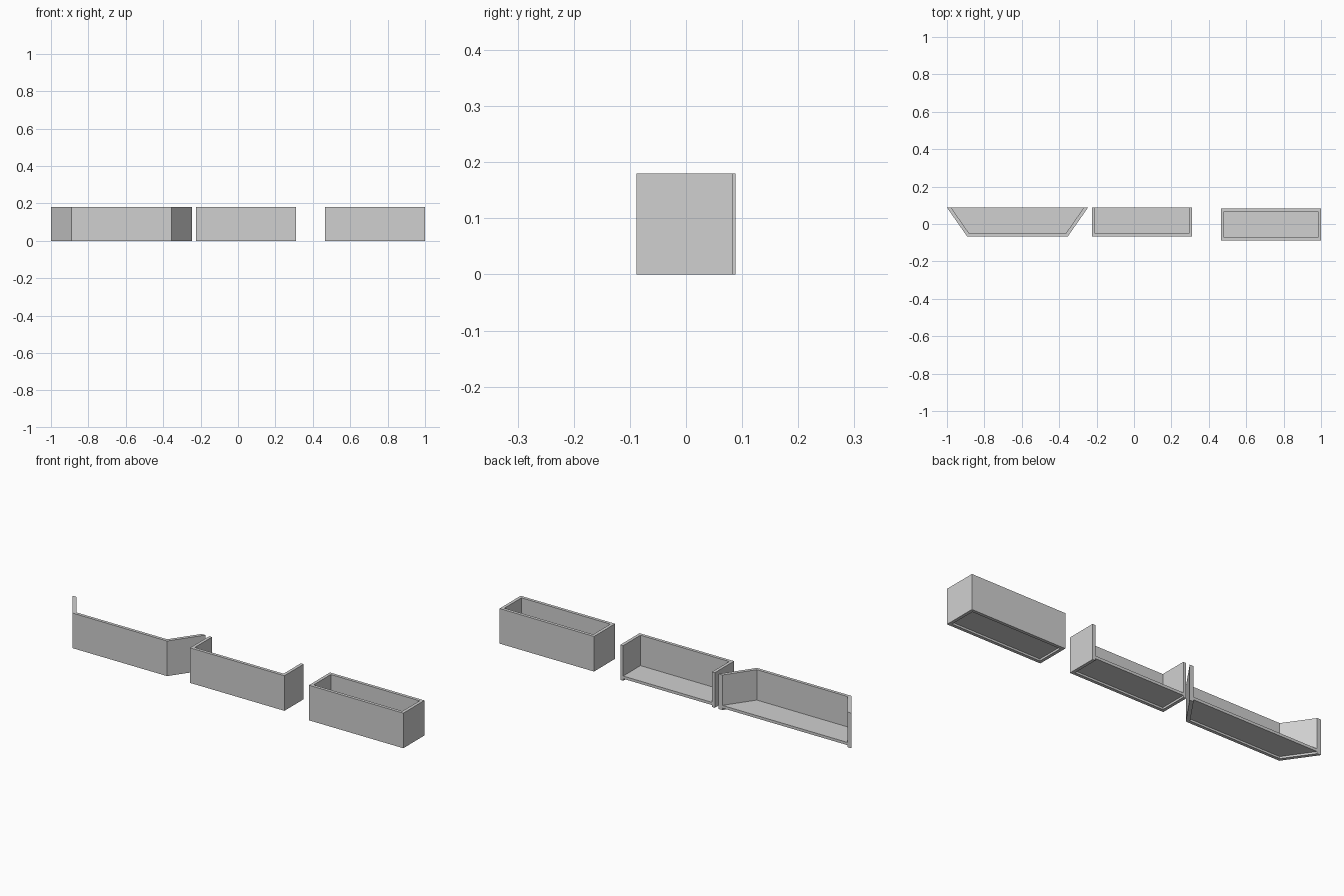
import bpy
import bmesh

cube = bpy.data.objects.get("Cube")
if cube:
    bpy.data.objects.remove(cube, do_unlink=True)

HEIGHT = 0.18
WALL = 0.016
FLOOR_LOW, FLOOR_HIGH = 0.01, 0.024

grey = bpy.data.materials.new("light_grey")
grey.use_nodes = True
colour = (0.63, 0.63, 0.63, 1)
grey.diffuse_color = colour
grey.node_tree.nodes["Principled BSDF"].inputs["Base Color"].default_value = colour


def extrude_outline(name, points, low, high):
    """Solid prism from a flat outline."""
    bm = bmesh.new()
    face = bm.faces.new([bm.verts.new((x, y, low)) for x, y in points])
    made = bmesh.ops.extrude_face_region(bm, geom=[face])["geom"]
    bmesh.ops.translate(bm, vec=(0, 0, high - low),
                        verts=[v for v in made if isinstance(v, bmesh.types.BMVert)])
    bmesh.ops.recalc_face_normals(bm, faces=bm.faces)
    mesh = bpy.data.meshes.new(name)
    bm.to_mesh(mesh)
    bm.free()
    mesh.materials.append(grey)
    obj = bpy.data.objects.new(name, mesh)
    bpy.context.collection.objects.link(obj)
    return obj


def open_tray(name, centre, front_half, back_half, front, back, side):
    """Three walls and a recessed floor, open at the back."""
    slope = (back_half - front_half) / (back - front)
    inner_y = front + WALL
    inner_front = front_half + slope * WALL - side
    inner_back = back_half - side
    outer = [(-back_half, back), (-front_half, front),
             (front_half, front), (back_half, back)]
    inner = [(-inner_back, back), (-inner_front, inner_y),
             (inner_front, inner_y), (inner_back, back)]

    def shift(points):
        return [(x + centre, y) for x, y in points]

    extrude_outline(name + "_walls", shift(outer + inner[::-1]), 0, HEIGHT)
    extrude_outline(name + "_floor", shift(inner), FLOOR_LOW, FLOOR_HIGH)


def closed_box(name, centre, half, front, back):
    """Four walls around a recessed floor, open at the top."""
    floor = [(centre - half + WALL, front + WALL), (centre + half - WALL, front + WALL),
             (centre + half - WALL, back - WALL), (centre - half + WALL, back - WALL)]
    bm = bmesh.new()
    rings = []
    for z in (0, HEIGHT):
        for inset in (0, WALL):
            x0, x1 = centre - half + inset, centre + half - inset
            y0, y1 = front + inset, back - inset
            rings.append([bm.verts.new((x, y, z))
                          for x, y in ((x0, y0), (x1, y0), (x1, y1), (x0, y1))])
    low_out, low_in, top_out, top_in = rings
    for a, b in ((low_out, top_out), (top_out, top_in), (top_in, low_in), (low_in, low_out)):
        for i in range(4):
            j = (i + 1) % 4
            bm.faces.new((a[i], a[j], b[j], b[i]))
    bmesh.ops.recalc_face_normals(bm, faces=bm.faces)
    mesh = bpy.data.meshes.new(name + "_walls")
    bm.to_mesh(mesh)
    bm.free()
    mesh.materials.append(grey)
    bpy.context.collection.objects.link(bpy.data.objects.new(name + "_walls", mesh))
    extrude_outline(name + "_floor", floor, FLOOR_LOW, FLOOR_HIGH)


# Tray with splayed sides, tray with straight sides, full box
open_tray("splayed_tray", -0.623, 0.268, 0.377, -0.068, 0.088, 0.022)
open_tray("straight_tray", 0.043, 0.268, 0.268, -0.068, 0.088, WALL)
closed_box("closed_box", 0.732, 0.268, -0.088, 0.083)
